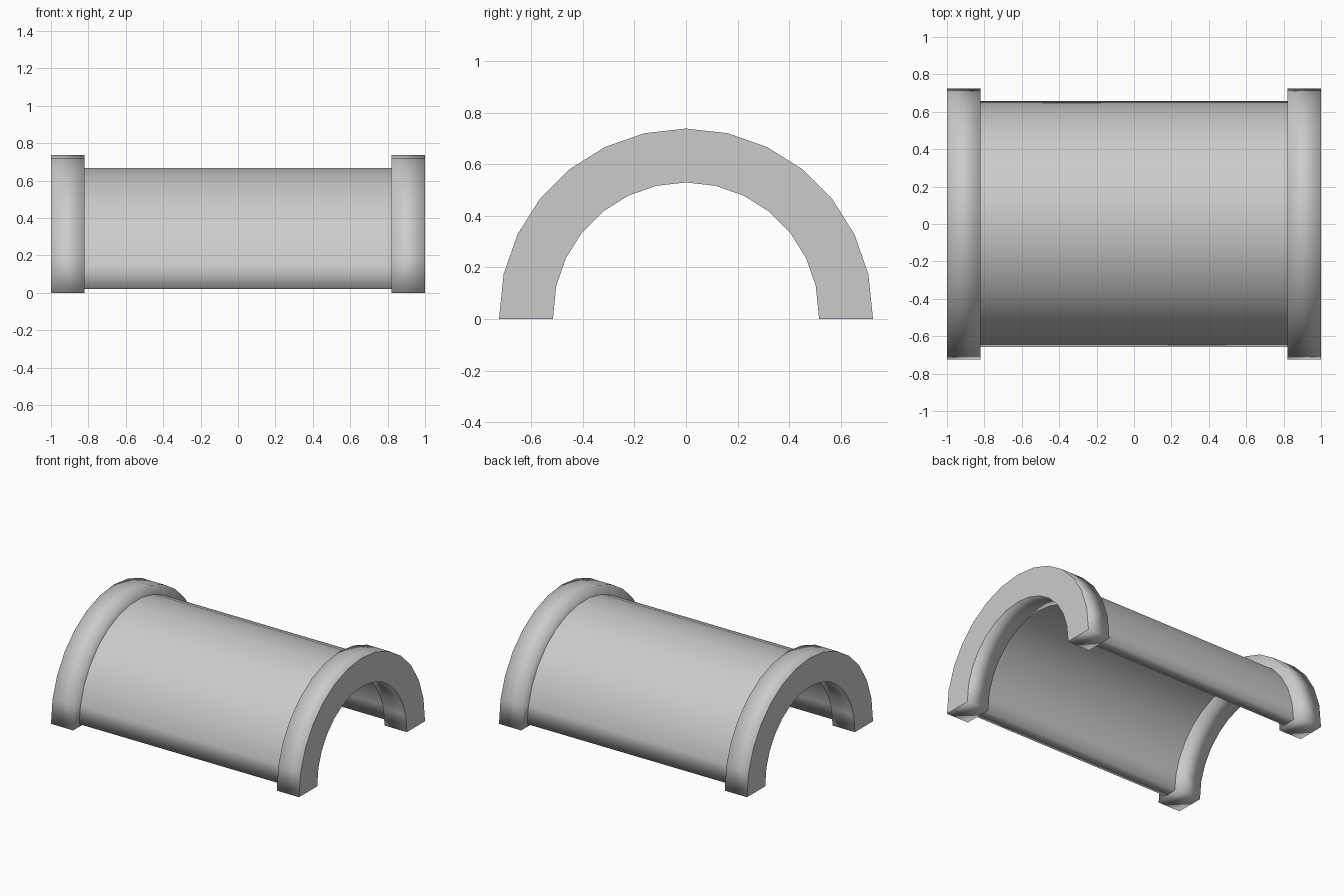
import bpy
import bmesh
import math

if "Cube" in bpy.data.objects:
    bpy.data.objects.remove(bpy.data.objects["Cube"])

CENTRE_Z = 0.013   # height of the arch axis


def half_ring(name, x0, x1, r_in, r_out, foot_z, segments, open_ends=False, flat_end=None):
    """Sweep a rectangular section (x0..x1 by r_in..r_out) over a half circle."""
    section = [(x0, r_in), (x1, r_in), (x1, r_out), (x0, r_out)]
    bm = bmesh.new()
    rings = []
    for i in range(segments + 1):
        a = math.pi * i / segments
        ring = []
        for x, r in section:
            z = foot_z if i in (0, segments) else CENTRE_Z + r * math.sin(a)
            ring.append(bm.verts.new((x, r * math.cos(a), z)))
        rings.append(ring)
    sides = (0, 2) if open_ends else range(4)
    for a, b in zip(rings, rings[1:]):
        for j in sides:
            k = (j + 1) % 4
            bm.faces.new((a[j], a[k], b[k], b[j]))
    # feet
    bm.faces.new(rings[0])
    bm.faces.new(rings[-1])
    bmesh.ops.recalc_face_normals(bm, faces=bm.faces)
    # make sure the outside faces outward
    top = max(bm.faces, key=lambda f: f.calc_center_median().z + abs(f.normal.z))
    if top.normal.z < 0:
        bmesh.ops.reverse_faces(bm, faces=bm.faces)
    for f in bm.faces:
        f.smooth = True
    mesh = bpy.data.meshes.new(name)
    bm.to_mesh(mesh)
    bm.free()
    # end face reads flat while the rim stays softly shaded on both sides
    if flat_end is not None:
        normals = [(0, 0, 0)] * len(mesh.loops)
        for p in mesh.polygons:
            if abs(p.center.x - flat_end) < 1e-5:
                for li in p.loop_indices:
                    normals[li] = (1, 0, 0)
        mesh.normals_split_custom_set(normals)
    obj = bpy.data.objects.new(name, mesh)
    bpy.context.collection.objects.link(obj)
    return obj


# half pipe, its open ends tucked into the collars
half_ring("half_pipe", -0.83, 0.83, 0.56, 0.657, 0.02, 15, open_ends=True)

# thick collars at both ends
collar = half_ring("end_collars", 0.82, 1.0, 0.516, 0.725, 0.0, 14, flat_end=1.0)
mirror = collar.modifiers.new("Mirror", 'MIRROR')
mirror.use_axis = (True, False, False)
mirror.use_mirror_merge = False
